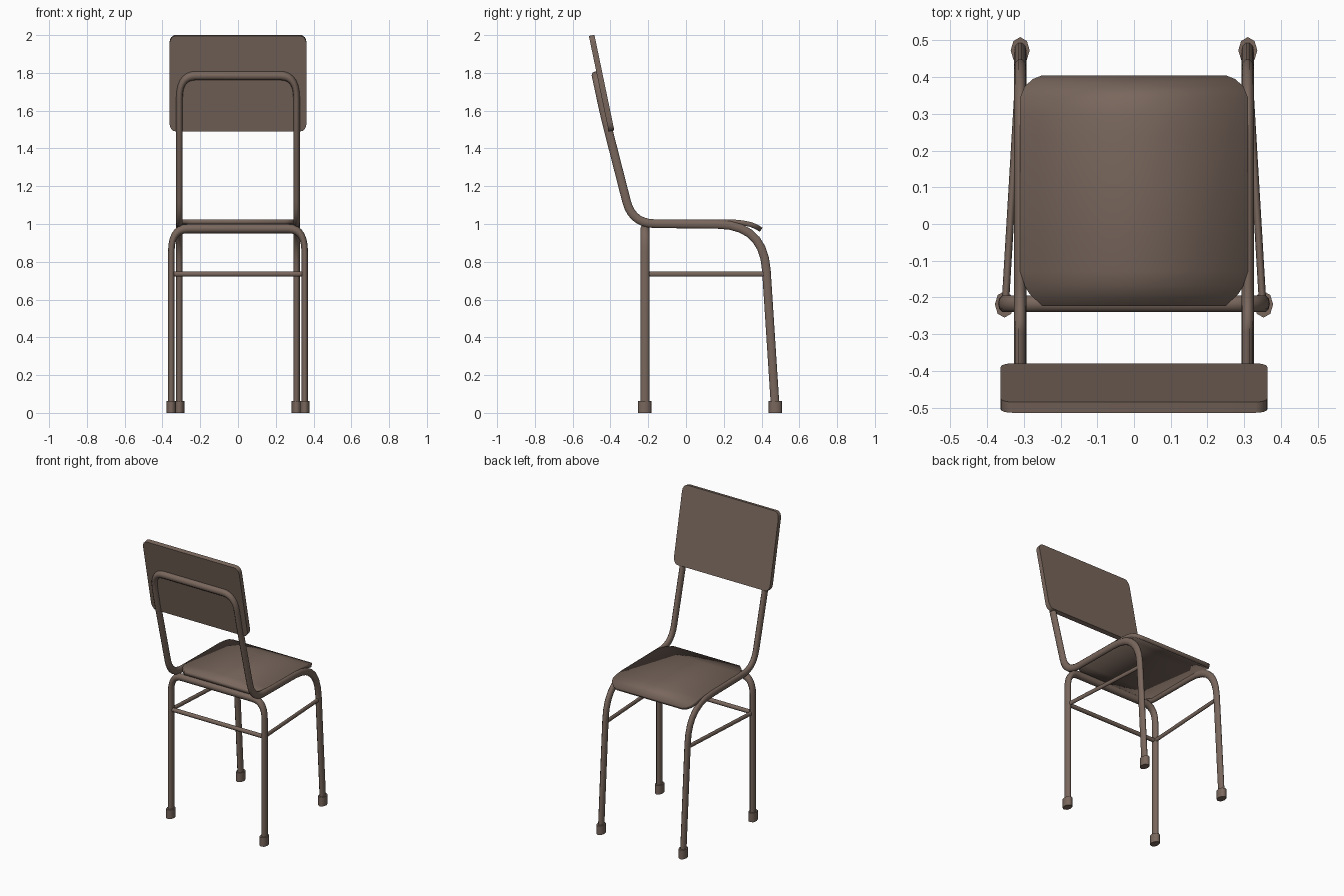
import bpy, bmesh, math
from mathutils import Vector, Matrix

cube = bpy.data.objects.get("Cube")
if cube:
    bpy.data.objects.remove(cube, do_unlink=True)

SQUEEZE = 0.72   # the whole chair is narrowed across x
TUBE = 0.024

brown = bpy.data.materials.new("warm_brown")
brown.use_nodes = True
colour = (0.19, 0.135, 0.108, 1)
brown.diffuse_color = colour
brown.node_tree.nodes["Principled BSDF"].inputs["Base Color"].default_value = colour


def finish(obj, angle=40):
    obj.data.materials.append(brown)
    bpy.ops.object.select_all(action='DESELECT')
    obj.select_set(True)
    bpy.context.view_layer.objects.active = obj
    bpy.ops.object.shade_smooth_by_angle(angle=math.radians(angle))


def mesh_object(name, bm):
    bmesh.ops.recalc_face_normals(bm, faces=bm.faces)
    mesh = bpy.data.meshes.new(name)
    bm.to_mesh(mesh)
    bm.free()
    obj = bpy.data.objects.new(name, mesh)
    bpy.context.collection.objects.link(obj)
    return obj


def round_path(corners, steps=7):
    """Replace each corner (point, cut) by a smooth bend."""
    pts = []
    for i, (p, cut) in enumerate(corners):
        if not cut:
            pts.append(p)
            continue
        a = p + (corners[i - 1][0] - p).normalized() * cut
        b = p + (corners[i + 1][0] - p).normalized() * cut
        for k in range(steps + 1):
            t = k / steps
            pts.append(a * (1 - t) ** 2 + p * 2 * t * (1 - t) + b * t * t)
    return pts


def tube(name, corners, radius=TUBE):
    path = round_path([(Vector((x / SQUEEZE, y, z)), c) for x, y, z, c in corners])
    curve = bpy.data.curves.new(name, 'CURVE')
    curve.dimensions = '3D'
    curve.bevel_depth = radius
    curve.bevel_resolution = 3
    curve.use_fill_caps = True
    spline = curve.splines.new('POLY')
    spline.points.add(len(path) - 1)
    for point, co in zip(spline.points, path):
        point.co = (*co, 1)
    obj = bpy.data.objects.new(name, curve)
    bpy.context.collection.objects.link(obj)
    obj.scale.x = SQUEEZE
    bpy.ops.object.select_all(action='DESELECT')
    obj.select_set(True)
    bpy.context.view_layer.objects.active = obj
    bpy.ops.object.convert(target='MESH')
    finish(bpy.context.object, 50)


def mirrored(half):
    return half + [(-x, y, z, c) for x, y, z, c in reversed(half)]


# Tube frames
tube("main_frame", mirrored([
    (0.31, 0.473, 0.02, 0),
    (0.31, 0.410, 0.995, 0.24),
    (0.31, -0.285, 1.003, 0.12),
    (0.31, -0.430, 1.57, 0.08),
    (0.31, -0.476, 1.785, 0.12)]))
tube("rear_leg_frame", mirrored([
    (0.353, -0.217, 0.02, 0),
    (0.353, -0.217, 0.975, 0.12)]))

# Thin rungs
tube("rear_rung", mirrored([(0.345, -0.217, 0.735, 0)]), 0.014)
for side, s in (("left", 1), ("right", -1)):
    tube(side + "_rung", [(s * 0.35, -0.21, 0.735, 0), (s * 0.312, 0.427, 0.735, 0)], 0.014)

# Eight-sided rubber feet
for name, x, y in (("front", 0.31, 0.473), ("rear", 0.353, -0.219)):
    for side, s in (("left", 1), ("right", -1)):
        bm = bmesh.new()
        bmesh.ops.create_cone(bm, cap_ends=True, segments=8, radius1=0.036, radius2=0.036,
                              depth=0.062, matrix=Matrix.Translation((0, 0, 0.031)))
        foot = mesh_object(f"{name}_{side}_foot", bm)
        foot.location = (s * x, y, 0)
        foot.scale.x = SQUEEZE
        finish(foot, 50)

# Seat: stations of depth, half width and height, with a rolled front edge
stations = [(-0.223, 0.25, 1.025), (-0.19, 0.285, 1.025), (-0.17, 0.297, 1.025),
            (-0.13, 0.31, 1.025), (0.24, 0.31, 1.025), (0.30, 0.31, 1.019),
            (0.345, 0.31, 1.01), (0.375, 0.298, 0.998), (0.395, 0.275, 0.987),
            (0.405, 0.25, 0.98)]
bm = bmesh.new()
rows = [[bm.verts.new((sx * w, y, z)) for sx in (-1, 1)] for y, w, z in stations]
for a, b in zip(rows, rows[1:]):
    bm.faces.new((a[0], a[1], b[1], b[0]))
seat = mesh_object("seat", bm)
if seat.data.polygons[0].normal.z < 0:
    seat.data.flip_normals()
thick = seat.modifiers.new("thickness", 'SOLIDIFY')
thick.thickness = 0.026
thick.offset = -1
finish(seat)

# Backrest: rounded board leaning backwards
WIDTH, HEIGHT, THICK, CORNER = 0.363, 0.258, 0.03, 0.045
bm = bmesh.new()
ring = []
for q, (sx, sz) in enumerate(((1, 1), (-1, 1), (-1, -1), (1, -1))):
    for k in range(5):
        a = math.radians(90 * q + 22.5 * k)
        x = sx * (WIDTH - CORNER * SQUEEZE) + math.cos(a) * CORNER * SQUEEZE
        z = sz * (HEIGHT - CORNER) + math.sin(a) * CORNER
        ring.append(bm.verts.new((x, -THICK / 2, z)))
face = bm.faces.new(ring)
extruded = bmesh.ops.extrude_face_region(bm, geom=[face])["geom"]
bmesh.ops.translate(bm, vec=(0, THICK, 0),
                    verts=[v for v in extruded if isinstance(v, bmesh.types.BMVert)])
backrest = mesh_object("backrest", bm)
backrest.location = (0, -0.447, 1.746)
backrest.rotation_euler.x = math.atan(0.208)
finish(backrest)
